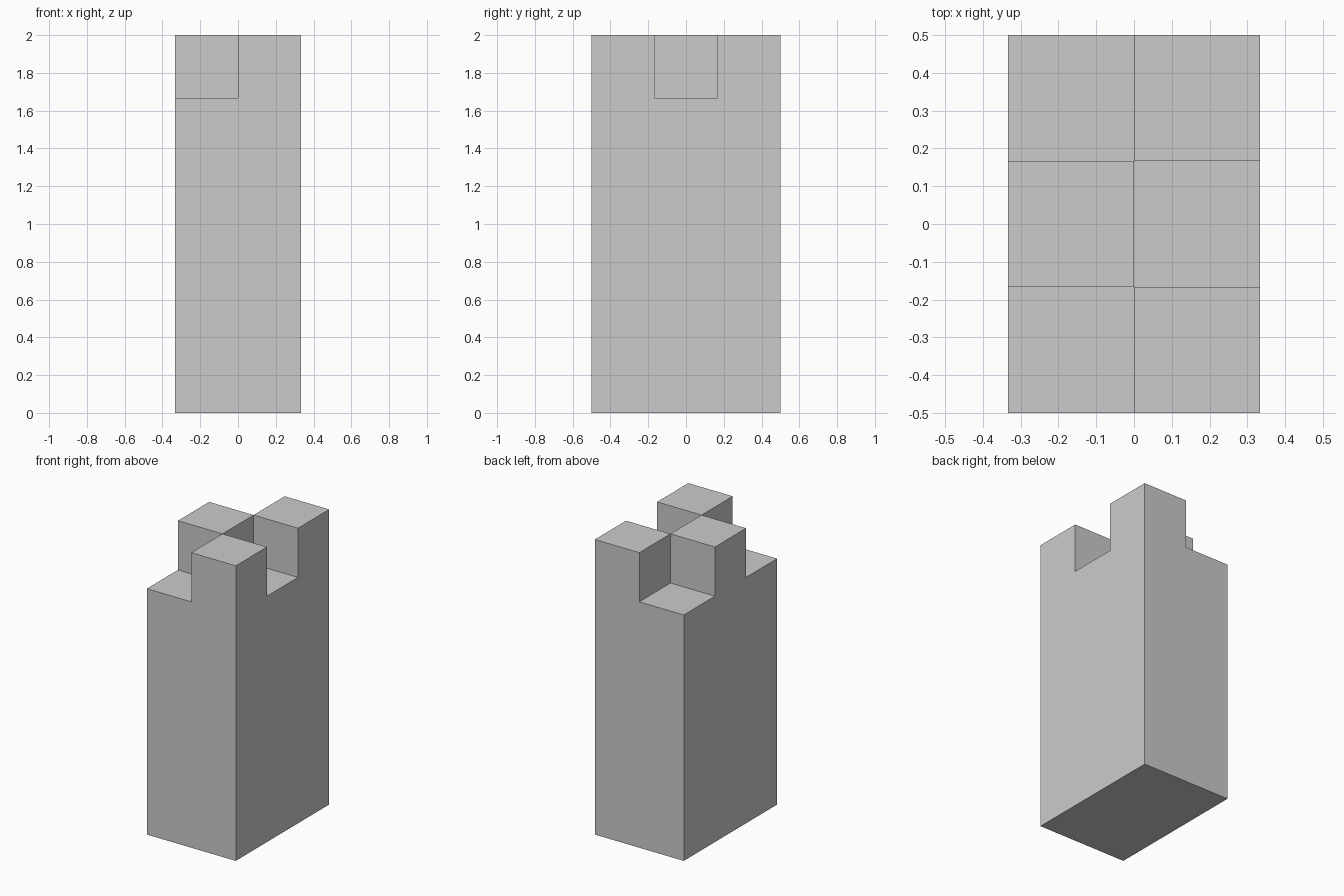
import bpy, bmesh
from mathutils import Vector

if "Cube" in bpy.data.objects:
    bpy.data.objects.remove(bpy.data.objects["Cube"])

U = 1 / 3              # block unit: body is 2 x 3 x 5 units
BODY_H = 5 * U

bm = bmesh.new()

# Top deck: 2 x 3 grid of square cells
bmesh.ops.create_grid(bm, x_segments=2, y_segments=3, size=0.5)
for v in bm.verts:
    v.co = Vector((v.co.x * 2 * U, v.co.y, BODY_H))
deck = list(bm.faces)

# Body walls and base: drop the deck outline to the ground and cap it
rim = [e for e in bm.edges if e.is_boundary]
geom = bmesh.ops.extrude_edge_only(bm, edges=rim)["geom"]
for v in (g for g in geom if isinstance(g, bmesh.types.BMVert)):
    v.co.z = 0
bmesh.ops.holes_fill(bm, edges=[e for e in bm.edges if e.is_boundary], sides=0)
bmesh.ops.recalc_face_normals(bm, faces=bm.faces)

# Raised blocks: alternate cells, starting with the front right one
raised = []
for f in deck:
    c = f.calc_center_median()
    col, row = int(c.x > 0), round(c.y / U) + 1
    if (col + row) % 2 == 1:
        raised.append(f)
for f in bmesh.ops.extrude_discrete_faces(bm, faces=raised)["faces"]:
    bmesh.ops.translate(bm, verts=list(f.verts), vec=(0, 0, U))

mesh = bpy.data.meshes.new("checkered_tower")
bm.to_mesh(mesh)
bm.free()
bpy.context.collection.objects.link(bpy.data.objects.new("checkered_tower", mesh))
